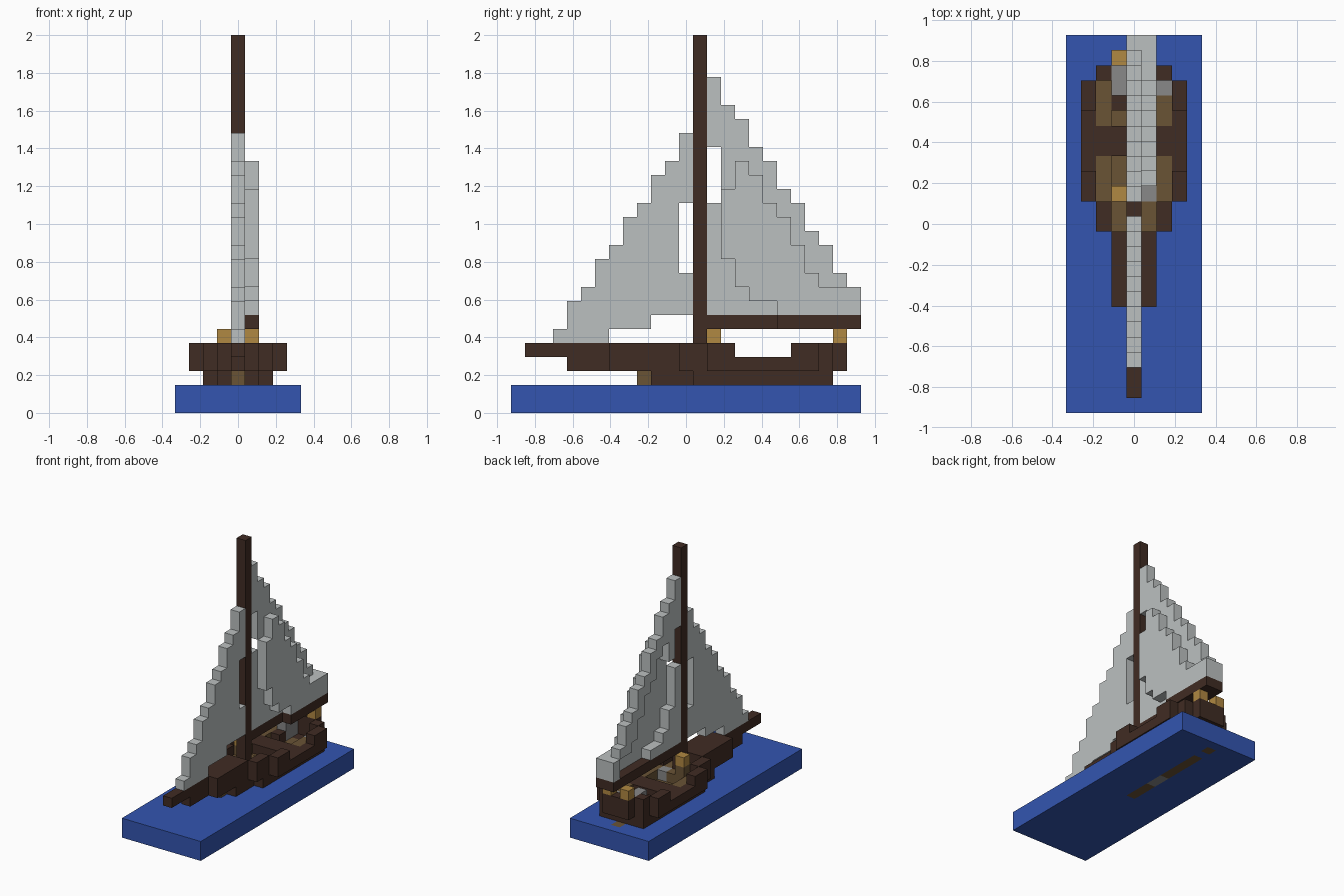
import bpy
import bmesh
from mathutils import Vector

cube = bpy.data.objects.get("Cube")
if cube:
    bpy.data.objects.remove(cube, do_unlink=True)

UNIT = 2 / 27                       # edge of one block
ORIGIN = Vector((-4.5, -12.5, 0))   # grid corner, in blocks
DIRS = [Vector(d) for d in ((1, 0, 0), (-1, 0, 0), (0, 1, 0),
                            (0, -1, 0), (0, 0, 1), (0, 0, -1))]


def material(name, rgb):
    mat = bpy.data.materials.new(name)
    mat.use_nodes = True
    mat.diffuse_color = (*rgb, 1)
    mat.node_tree.nodes["Principled BSDF"].inputs["Base Color"].default_value = (*rgb, 1)
    return mat


WATER = material("water_blue", (0.033, 0.091, 0.434))
DARK = material("dark_wood", (0.051, 0.025, 0.017))
PLANK = material("plank_wood", (0.144, 0.087, 0.036))
GOLD = material("golden_wood", (0.434, 0.246, 0.054))
CLOTH = material("sail_cloth", (0.50, 0.53, 0.53))
METAL = material("grey_metal", (0.246, 0.246, 0.246))

cells = {}   # block position -> part name; later parts replace earlier ones
parts = {}   # part name -> material


def fill(part, mat, xs, ys, zs):
    """Fill inclusive block ranges; a single number means one block."""
    parts[part] = mat
    spans = [(s, s) if isinstance(s, int) else s for s in (xs, ys, zs)]
    for x in range(spans[0][0], spans[0][1] + 1):
        for y in range(spans[1][0], spans[1][1] + 1):
            for z in range(spans[2][0], spans[2][1] + 1):
                cells[x, y, z] = part


def both_sides(part, mat, x, ys, zs):
    for side in (x, 8 - x):
        fill(part, mat, side, ys, zs)


# Water slab with the keel and rudder set into it
fill("water", WATER, (0, 8), (0, 24), (0, 1))
fill("keel", PLANK, 4, (12, 21), (0, 1))
fill("keel_weight", METAL, 4, (15, 16), 0)
fill("rudder", PLANK, 4, 23, (0, 1))

# Lower hull and cockpit floor
fill("stem", PLANK, 4, 9, 2)
fill("floor", PLANK, (3, 5), (10, 21), 2)
both_sides("lower_hull", DARK, 3, (10, 12), 2)
both_sides("lower_hull", DARK, 2, (13, 21), 2)
fill("lower_hull", DARK, (2, 6), 22, 2)

# Upper hull widening towards the stern, with a lowered rail amidships
fill("bowsprit", DARK, 4, (1, 6), 4)
fill("bow", DARK, 4, (4, 6), 3)
fill("foredeck", DARK, (3, 5), (7, 11), (3, 4))
both_sides("upper_hull", DARK, 2, (12, 13), (3, 4))
both_sides("upper_hull", DARK, 1, (14, 21), 3)
both_sides("upper_hull", DARK, 1, (14, 15), 4)
both_sides("upper_hull", DARK, 1, (20, 21), 4)
both_sides("upper_hull", DARK, 2, 22, (3, 4))
fill("transom", DARK, (3, 5), 23, (3, 4))

# Cockpit fittings
fill("front_deck", PLANK, (3, 5), (12, 14), 3)
both_sides("bench", PLANK, 2, (14, 21), 3)
fill("thwart", DARK, (2, 6), (17, 18), 3)
fill("locker", DARK, 3, 20, 3)
fill("stern_fitting", METAL, 3, (21, 22), (3, 4))
fill("side_fitting", METAL, 6, 21, 3)
fill("front_fitting", METAL, 5, 14, 3)
fill("winch_base", PLANK, 3, 14, 4)
fill("winch", GOLD, 3, 14, 5)
both_sides("stern_post", GOLD, 3, 23, 5)

# Mast and boom
fill("mast", DARK, 4, 13, (3, 26))
fill("boom", DARK, 4, (14, 24), 6)
fill("boom", DARK, 5, (19, 24), 6)

# Stepped foresail: one column per block, from the foot to the top
jib_tops = [6, 8, 9, 11, 12, 14, 15, 17, 18, 20]
jib_feet = [5, 5, 5, 5, 6, 6, 6, 7, 7, 7]
for y, (foot, top) in enumerate(zip(jib_feet, jib_tops), start=3):
    fill("foresail", CLOTH, 4, y, (foot, top - 1))

# Stepped mainsail whose middle bellies out by one block
main_tops = [24, 22, 21, 19, 18, 16, 15, 13, 12, 10, 9]
belly_tops = [0, 16, 18, 17, 15, 14, 12, 10, 9, 9, 9]
belly_feet = [0, 11, 9, 8, 8, 7, 7, 7, 7, 7, 7]
for y, top in enumerate(main_tops, start=14):
    foot, belly = belly_feet[y - 14], belly_tops[y - 14]
    for z in range(7, top):
        fill("mainsail", CLOTH, 5 if foot <= z < belly else 4, y, z)
for z in range(7, 9):
    fill("mainsail", CLOTH, 4, 24, z)

# Openings beside the mast
for y, low, high in ((12, 10, 15), (14, 15, 19)):
    for z in range(low, high):
        cells.pop((4, y, z), None)


def build(part):
    """Mesh the exposed block faces of one part."""
    bm = bmesh.new()
    for pos, owner in cells.items():
        if owner != part:
            continue
        centre = Vector(pos) + Vector((0.5, 0.5, 0.5)) + ORIGIN
        for d in DIRS:
            if tuple(int(c) for c in Vector(pos) + d) in cells:
                continue
            u = Vector((d.y, d.z, d.x)) / 2
            v = d.cross(u)
            mid = centre + d / 2
            bm.faces.new([bm.verts.new((mid + c) * UNIT)
                          for c in (-u - v, u - v, u + v, v - u)])
    bmesh.ops.remove_doubles(bm, verts=bm.verts, dist=0.001)
    bmesh.ops.dissolve_limit(bm, angle_limit=0.01, verts=bm.verts, edges=bm.edges)
    mesh = bpy.data.meshes.new(part)
    bm.to_mesh(mesh)
    bm.free()
    mesh.materials.append(parts[part])
    bpy.context.collection.objects.link(bpy.data.objects.new(part, mesh))


for part_name in parts:
    build(part_name)
